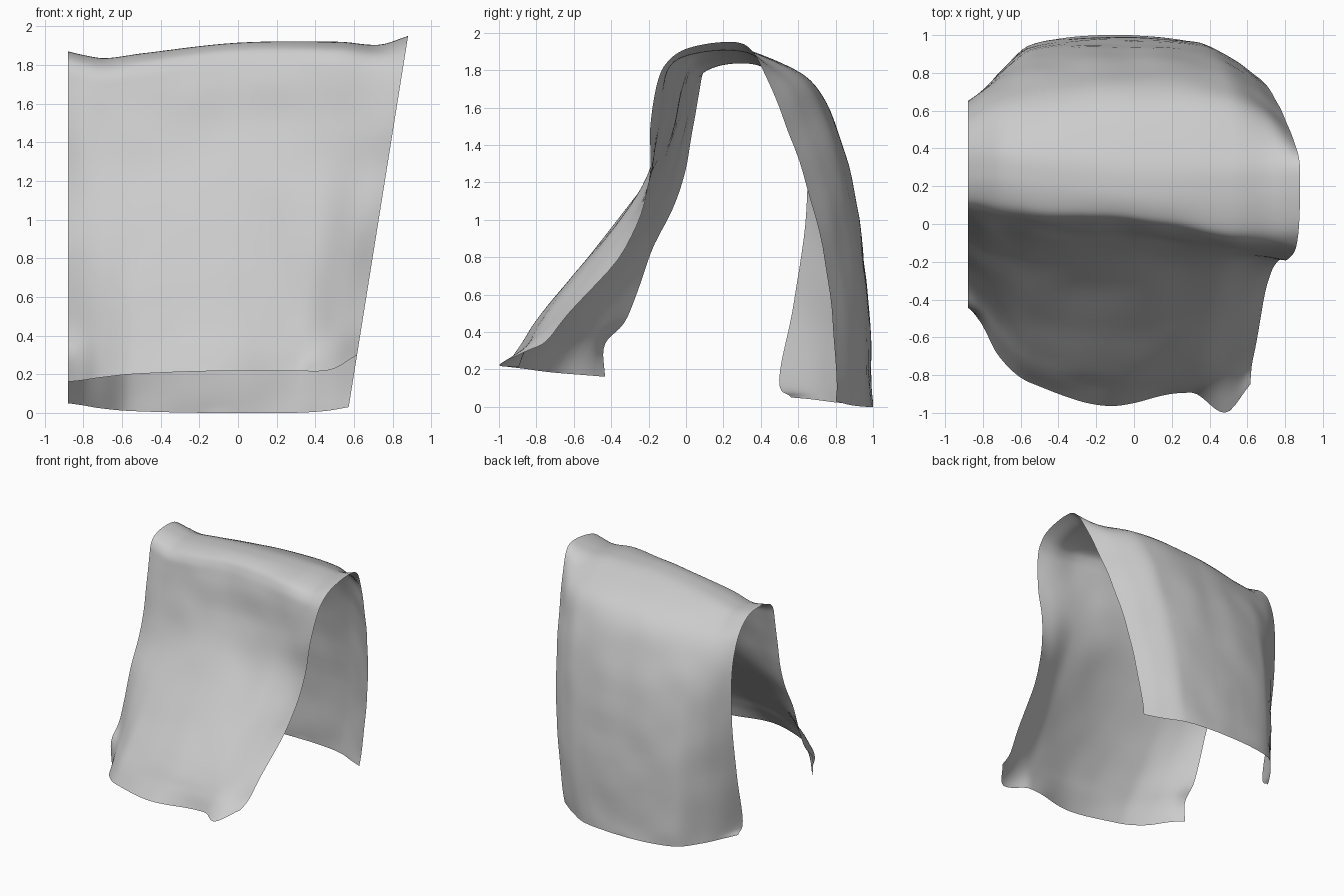
import bpy
import bmesh
from mathutils import noise, Vector

default = bpy.data.objects.get("Cube")
if default:
    bpy.data.objects.remove(default, do_unlink=True)

# Stations across the cloth (fraction of its width) and ridge height at each
ACROSS = [0, .05, .11, .22, .5, .8, .92, 1]
RIDGE = [1.87, 1.85, 1.835, 1.86, 1.915, 1.92, 1.905, 1.95]
TOP = 1.95

# Height level of each row, from front hem over the ridge to back hem
LEVELS = [.22, .35, .5, .85, 1.2, 1.5, 1.75, 1.86, 1.92, TOP,
          1.925, 1.77, 1.5, 1.1, .6, .15, 0]

# Depth of each row at the stations
DEPTHS = [
    [-.43, -.53, -.7, -.84, -.96, -.89, -1.0, -.85],
    [-.43, -.48, -.6, -.75, -.87, -.84, -.83, -.75],
    [-.31, -.4, -.5, -.64, -.77, -.75, -.69, -.63],
    [-.19, -.25, -.31, -.39, -.48, -.48, -.41, -.32],
    [-.03, -.08, -.12, -.16, -.22, -.23, -.21, -.2],
    [.03, -.01, -.03, -.06, -.08, -.14, -.16, -.19],
    [.07, .05, .03, 0, -.025, -.11, -.13, -.145],
    [.09, .08, .06, .03, .01, -.08, -.09, -.08],
    [.14, .14, .13, .09, .06, -.01, 0, .02],
    [.26, .26, .26, .23, .18, .17, .18, .2],
    [.43, .43, .42, .4, .37, .36, .35, .33],
    [.57, .6, .62, .63, .66, .64, .55, .43],
    [.65, .7, .74, .78, .81, .78, .66, .54],
    [.645, .71, .79, .88, .91, .88, .78, .67],
    [.585, .69, .8, .93, .97, .95, .86, .77],
    [.5, .67, .79, .94, .99, .965, .88, .8],
    [.56, .67, .79, .94, 1.0, .965, .88, .8],
]
FRONT_HEM = [-.05, -.04, -.025, -.01, 0, 0, .01, .08]
BACK_HEM = [.05, .04, .025, .01, 0, 0, .01, .03]


def spline(knots, values, t):
    """Smooth curve through values placed at uneven knots."""
    last = len(knots) - 1
    i = 0
    while i < last - 1 and t > knots[i + 1]:
        i += 1

    def slope(k):
        a, b = max(k - 1, 0), min(k + 1, last)
        return (values[b] - values[a]) / (knots[b] - knots[a])

    h = knots[i + 1] - knots[i]
    f = (t - knots[i]) / h
    g = 1 - f
    return (values[i] * (1 + 2 * f) * g * g + values[i + 1] * (1 + 2 * g) * f * f
            + h * f * g * (slope(i) * g - slope(i + 1) * f))


def make_cloth(columns=60, steps=6):
    bm = bmesh.new()
    order = list(range(len(LEVELS)))
    grid = []
    for c in range(columns + 1):
        s = c / columns
        depth = [spline(ACROSS, ys, s) for ys in DEPTHS]
        scale = spline(ACROSS, RIDGE, s) / TOP
        height = [level * scale for level in LEVELS]
        height[0] += spline(ACROSS, FRONT_HEM, s)
        height[-1] = max(0, spline(ACROSS, BACK_HEM, s))
        column = []
        for r in range(order[-1] * steps + 1):
            y = spline(order, depth, r / steps)
            z = max(0, spline(order, height, r / steps))
            # The right side tapers inward toward the hems
            width = 1.76 - .16 * (TOP - z)
            x = -.88 + s * width
            # Faint wrinkles
            y += .01 * noise.noise(Vector((x, y, z)) * 4)
            column.append(bm.verts.new((x, min(1, max(-1, y)), z)))
        grid.append(column)
    for left, right in zip(grid, grid[1:]):
        for k in range(len(left) - 1):
            bm.faces.new((left[k], right[k], right[k + 1], left[k + 1])).smooth = True
    mesh = bpy.data.meshes.new("draped_cloth")
    bm.to_mesh(mesh)
    bm.free()
    cloth = bpy.data.objects.new("draped_cloth", mesh)
    bpy.context.collection.objects.link(cloth)
    return cloth


# Plain grey fabric
fabric = bpy.data.materials.new("grey_fabric")
fabric.use_nodes = True
colour = (.6, .6, .6, 1)
fabric.diffuse_color = colour
shader = fabric.node_tree.nodes["Principled BSDF"]
shader.inputs["Base Color"].default_value = colour
shader.inputs["Roughness"].default_value = .8

cloth = make_cloth()
cloth.data.materials.append(fabric)
